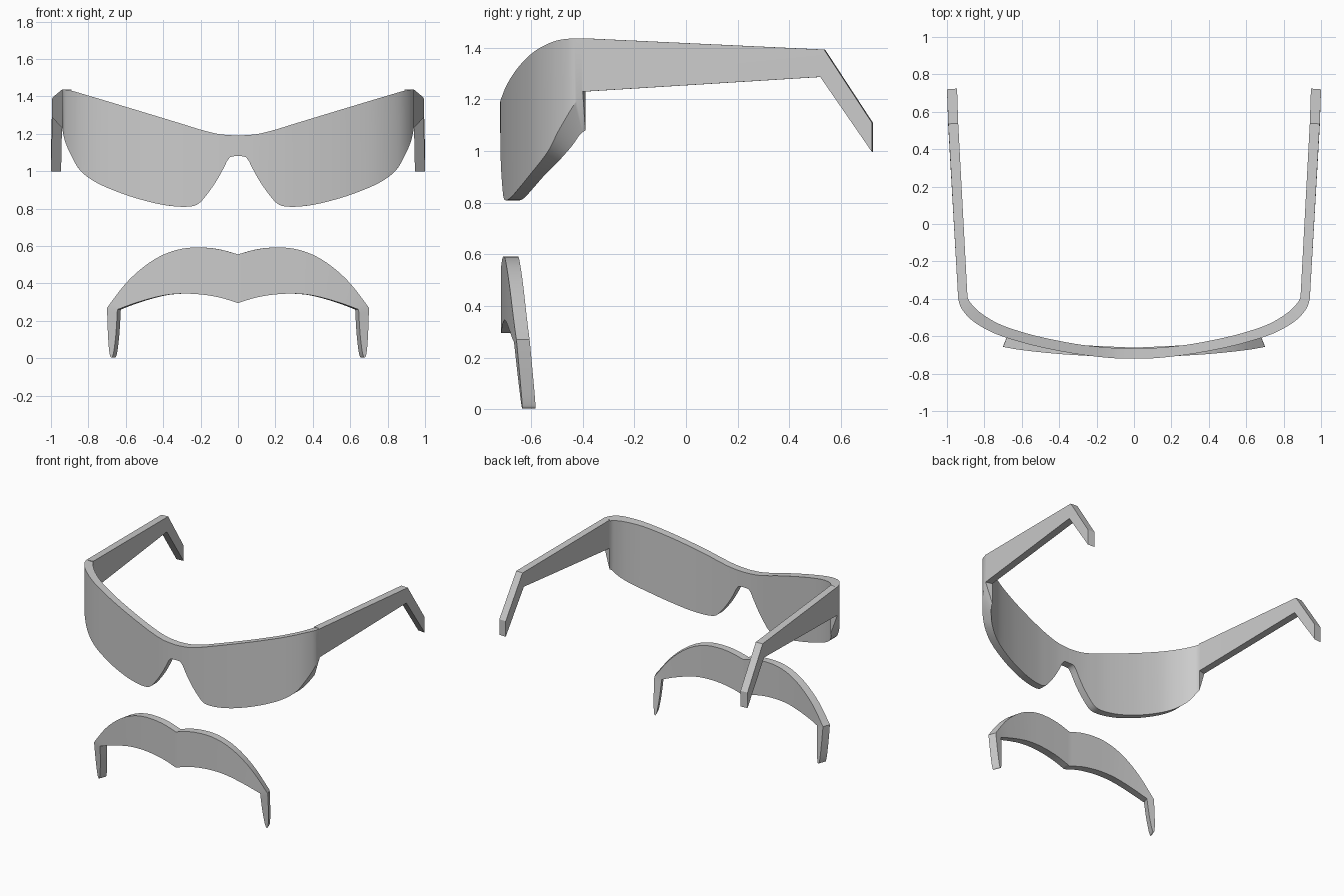
import bpy, bmesh, math

if "Cube" in bpy.data.objects:
    bpy.data.objects.remove(bpy.data.objects["Cube"])


def smooth(pts, n=8):
    """Catmull-Rom curve through the points."""
    p = [pts[0]] + pts + [pts[-1]]
    out = []
    for i in range(1, len(p) - 2):
        for k in range(n):
            t = k / n
            out.append(tuple(
                0.5 * (2 * b + (c - a) * t + (2 * a - 5 * b + 4 * c - d) * t * t
                       + (3 * b - a - 3 * c + d) * t ** 3)
                for a, b, c, d in zip(p[i - 1], p[i], p[i + 1], p[i + 2])))
    return out + [pts[-1]]


def look(curve, x):
    """Linear lookup of the second value at x."""
    for (x0, v0), (x1, v1) in zip(curve, curve[1:]):
        if x <= x1:
            return v0 + (v1 - v0) * (x - x0) / max(x1 - x0, 1e-6)
    return curve[-1][1]


def loft(name, stations, cap_start=False):
    """Skin four-point sections, then mirror across x = 0."""
    bm = bmesh.new()
    rings = [[bm.verts.new(c) for c in s] for s in stations]
    for a, b in zip(rings, rings[1:]):
        for i in range(4):
            j = (i + 1) % 4
            bm.faces.new((a[i], a[j], b[j], b[i]))
    bm.faces.new(rings[-1])
    if cap_start:
        bm.faces.new(rings[0])
    bmesh.ops.recalc_face_normals(bm, faces=bm.faces[:])
    me = bpy.data.meshes.new(name)
    bm.to_mesh(me)
    bm.free()
    ob = bpy.data.objects.new(name, me)
    bpy.context.collection.objects.link(ob)
    bpy.ops.object.select_all(action='DESELECT')
    ob.select_set(True)
    bpy.context.view_layer.objects.active = ob
    bpy.ops.object.shade_smooth_by_angle(angle=math.radians(30))
    mod = ob.modifiers.new("Mirror", 'MIRROR')
    mod.use_clip = True
    return ob


# Wraparound lens: plan curves, with top and bottom outlines cut along y
outer = smooth([(0, -.72), (.1, -.718), (.2, -.709), (.3, -.696), (.45, -.669),
                (.6, -.633), (.75, -.583), (.86, -.52), (.92, -.455), (.94, -.4)])
inner = smooth([(0, -.665), (.1, -.663), (.2, -.655), (.3, -.643), (.44, -.617),
                (.58, -.583), (.72, -.535), (.82, -.475), (.875, -.42), (.89, -.39)])
top = smooth([(0, 1.19), (.1, 1.198), (.2, 1.222), (.3, 1.253), (.6, 1.344),
              (.8, 1.404), (.89, 1.43), (.94, 1.437)])
bottom = smooth([(0, 1.08), (.035, 1.078), (.055, 1.06), (.08, 1.01), (.12, .94),
                 (.17, .87), (.215, .823), (.27, .81), (.35, .813), (.45, .83),
                 (.6, .873), (.75, .935), (.84, 1.0), (.89, 1.08), (.925, 1.16),
                 (.94, 1.23)])
loft("lens", [[(*o, look(top, o[0])), (*o, look(bottom, o[0])),
               (*i, look(bottom, i[0])), (*i, look(top, i[0]))]
              for o, i in zip(outer, inner)])

# Temple arms with bent ear tips: (outer x, inner x, top y, top z, bottom y, bottom z)
arm = [(.94, .89, -.40, 1.437, -.40, 1.23),
       (.993, .94, .535, 1.393, .52, 1.287),
       (1.0, .946, .72, 1.11, .72, .997)]
loft("temple_arm", [[(xo, yt, zt), (xo, yb, zb), (xi, yb + .004, zb), (xi, yt + .004, zt)]
                    for xo, xi, yt, zt, yb, zb in arm], cap_start=True)

# Moustache: (top x, top z, bottom x, bottom z), curling down into thin tails
body = smooth([(0, .555, 0, .295), (.1, .582, .1, .325), (.2, .592, .2, .341),
               (.3, .585, .3, .345), (.4, .553, .39, .337), (.5, .492, .48, .316),
               (.6, .40, .57, .288), (.70, .27, .645, .26)], 4)
tail = smooth([(.70, .27, .645, .26), (.697, .16, .652, .14), (.691, .06, .662, .05),
               (.685, .015, .67, .012), (.68, .005, .676, .003)], 4)
bend = smooth([(0, -.716), (.2, -.707), (.4, -.695), (.6, -.674), (.71, -.655)])


def skin(x, z):
    """Front point on the bent sheet and the matching back point."""
    y = look(bend, x) + max(0, .27 - z) * .1
    a = .38 * (x / .7) ** 1.3
    return (x, y, z), (x - .055 * math.sin(a), y + .055 * math.cos(a), z)


sections = []
for xt, zt, xb, zb in body + tail[1:]:
    (ft, bt), (fb, bb) = skin(xt, zt), skin(xb, zb)
    sections.append([ft, fb, bb, bt])
loft("moustache", sections)
